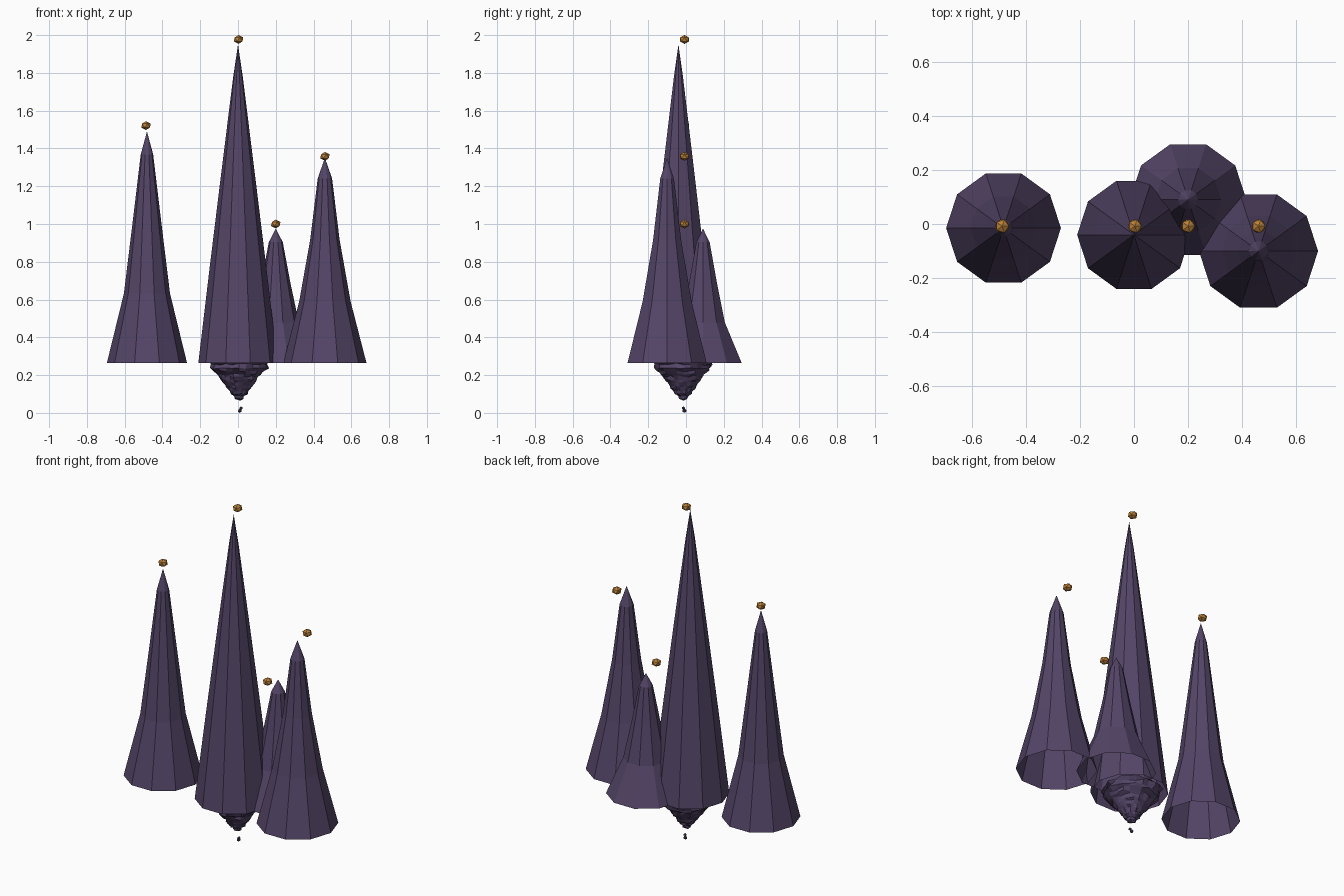
import bpy, bmesh, math, random
from mathutils import Vector

cube = bpy.data.objects.get("Cube")
if cube:
    bpy.data.objects.remove(cube, do_unlink=True)
rng = random.Random(7)


def make_material(name, rgb):
    m = bpy.data.materials.new(name)
    m.use_nodes = True
    m.diffuse_color = (*rgb, 1)
    m.node_tree.nodes["Principled BSDF"].inputs["Base Color"].default_value = (*rgb, 1)
    return m


purple = make_material("dusky purple stone", (0.089, 0.060, 0.138))
gold = make_material("warm gold", (0.50, 0.22, 0.04))


def finish(name, bm, material):
    mesh = bpy.data.meshes.new(name)
    bm.to_mesh(mesh)
    bm.free()
    mesh.materials.append(material)
    obj = bpy.data.objects.new(name, mesh)
    bpy.context.collection.objects.link(obj)
    return obj


def ring(bm, centre, radius, z, sides, jitter=0.0, z_jitter=0.0):
    verts = []
    for i in range(sides):
        a = math.tau * i / sides
        r = radius * (1 + rng.uniform(-jitter, jitter))
        dz = rng.uniform(-z_jitter, z_jitter)
        verts.append(bm.verts.new((centre[0] + r * math.cos(a),
                                   centre[1] + r * math.sin(a), z + dz)))
    return verts


def bridge(bm, low, high):
    n = len(low)
    for i in range(n):
        j = (i + 1) % n
        bm.faces.new((low[i], low[j], high[j], high[i]))


def fan(bm, loop, point):
    tip = bm.verts.new(point)
    for i in range(len(loop)):
        bm.faces.new((loop[i], loop[(i + 1) % len(loop)], tip))


BASE = 0.265


def spire(name, centre, top, radii):
    """Ten-sided hollow spire, open underneath, with a pointed cap."""
    bm = bmesh.new()
    loops = [ring(bm, centre, r, BASE + (top - BASE) * 0.3 * k, 10)
             for k, r in enumerate(radii)]
    for low, high in zip(loops, loops[1:]):
        bridge(bm, low, high)
    fan(bm, loops[-1], (*centre, top))
    finish(name, bm, purple)


def nugget(name, location, radius, squash, material):
    bm = bmesh.new()
    bmesh.ops.create_icosphere(bm, subdivisions=1, radius=radius)
    for v in bm.verts:
        v.co.z *= squash
        v.co += Vector(location)
    finish(name, bm, material)


# Spires, each with a floating gold finial
spires = [
    ("main", (0.0, -0.04), 1.95, (0.21, 0.15, 0.088, 0.025), (0.003, 1.977)),
    ("right", (-0.482, -0.015), 1.49, (0.212, 0.122, 0.077, 0.033), (-0.487, 1.521)),
    ("left", (0.46, -0.10), 1.35, (0.22, 0.136, 0.078, 0.038), (0.46, 1.358)),
    ("back", (0.2, 0.09), 0.975, (0.215, 0.122, 0.077, 0.037), (0.2, 1.0)),
]
for name, centre, top, radii, (fx, fz) in spires:
    spire(name + "_spire", centre, top, radii)
    nugget(name + "_finial", (fx, -0.008, fz), 0.028, 0.84, gold)

# Ragged hanging rock, built of stepped ledges narrowing to a point
bm = bmesh.new()
profile = [(0.27, 0.155), (0.235, 0.14), (0.205, 0.108), (0.175, 0.088),
           (0.145, 0.066), (0.115, 0.046), (0.09, 0.024)]
rock_centre = (0.005, -0.015)
loops = []
for z, r in profile:
    loops.append(ring(bm, rock_centre, r * 1.06, z, 24, 0.08, 0.004))
    loops.append(ring(bm, rock_centre, r * 0.95, z - 0.012, 24, 0.10, 0.006))
for high, low in zip(loops, loops[1:]):
    bridge(bm, low, high)
bm.faces.new(loops[0])
fan(bm, loops[-1][::-1], (0.012, -0.012, 0.065))
bmesh.ops.recalc_face_normals(bm, faces=bm.faces)
finish("hanging_rock", bm, purple)

# Loose crumbs under the rock
nugget("lower_crumb", (0.010, -0.008, 0.011), 0.011, 1.0, purple)
nugget("upper_crumb", (0.016, -0.014, 0.025), 0.009, 1.0, purple)
